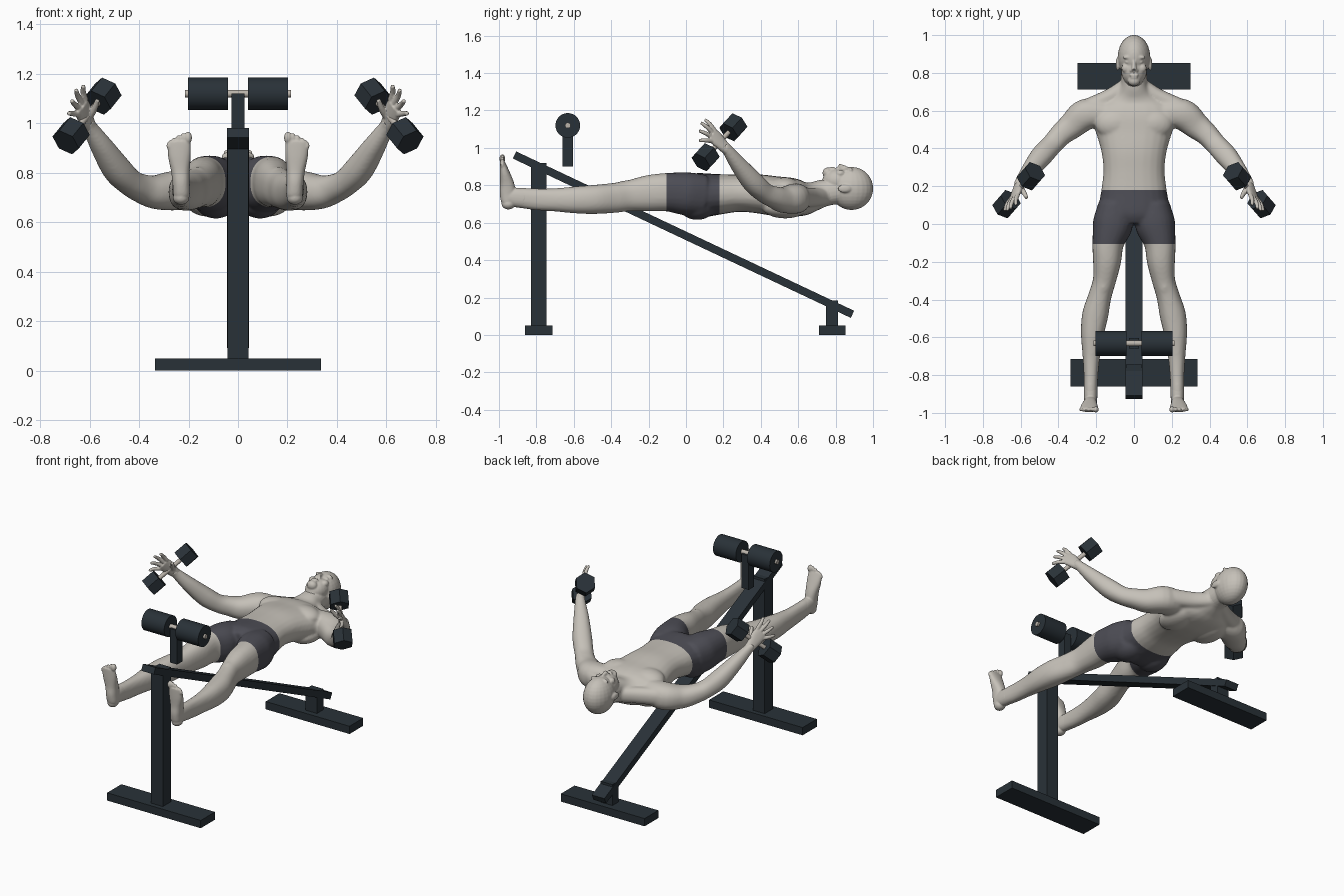
import bpy, bmesh, math
from mathutils import Vector, Matrix

cube = bpy.data.objects.get("Cube")
if cube:
    bpy.data.objects.remove(cube, do_unlink=True)


def material(name, rgb, metallic=0.0):
    m = bpy.data.materials.new(name)
    m.use_nodes = True
    m.diffuse_color = (*rgb, 1)
    m.node_tree.nodes["Principled BSDF"].inputs["Base Color"].default_value = (*rgb, 1)
    return m


SKIN = material("skin", (0.56, 0.53, 0.48))
SHORTS = material("shorts_grey", (0.075, 0.075, 0.092))
FRAME = material("dark_frame", (0.022, 0.031, 0.039))
STEEL = material("pale_steel", (0.50, 0.46, 0.41))


def finish(name, bm, mat, smooth=False):
    bmesh.ops.recalc_face_normals(bm, faces=bm.faces[:])
    me = bpy.data.meshes.new(name)
    bm.to_mesh(me)
    bm.free()
    ob = bpy.data.objects.new(name, me)
    bpy.context.scene.collection.objects.link(ob)
    me.materials.append(mat)
    if smooth:
        bpy.ops.object.select_all(action="DESELECT")
        ob.select_set(True)
        bpy.context.view_layer.objects.active = ob
        bpy.ops.object.shade_smooth_by_angle(angle=math.radians(40))
    return ob


def box(name, centre, size, mat=FRAME, tilt=0.0):
    bm = bmesh.new()
    m = Matrix.Translation(centre) @ Matrix.Rotation(tilt, 4, "X") @ Matrix.Diagonal((*size, 1))
    bmesh.ops.create_cube(bm, size=1, matrix=m)
    return finish(name, bm, mat)


def rod(name, a, b, r, mat, sides=32):
    a, b = Vector(a), Vector(b)
    bm = bmesh.new()
    m = Matrix.Translation((a + b) / 2) @ (b - a).to_track_quat("Z", "Y").to_matrix().to_4x4()
    bmesh.ops.create_cone(bm, cap_ends=True, segments=sides, radius1=r, radius2=r,
                          depth=(b - a).length, matrix=m)
    return finish(name, bm, mat, sides > 8)


def ball(bm, centre, radii, s=1):
    m = Matrix.Translation((centre[0] * s, *centre[1:])) @ Matrix.Diagonal((*radii, 1))
    bmesh.ops.create_uvsphere(bm, u_segments=24, v_segments=16, radius=1, matrix=m)


def tube(bm, pts, s=1, up=(0, 0, 1), steps=5, sides=24):
    """Smooth loft through points of (x, y, z, half width, half height)."""
    P = [Vector(p) for p in pts]
    P = [P[0]] + P + [P[-1]]
    path = []
    for i in range(1, len(P) - 2):
        p0, p1, p2, p3 = P[i - 1:i + 3]
        for k in range(steps):
            t = k / steps
            path.append(p1 + (p2 - p0) * (t / 2) + (p0 * 2 - p1 * 5 + p2 * 4 - p3) * (t * t / 2)
                        + (p1 * 3 - p0 - p2 * 3 + p3) * (t ** 3 / 2))
    path.append(P[-1])
    co = [Vector(p[:3]) for p in path]
    rings = []
    for i, p in enumerate(path):
        t = (co[min(i + 1, len(co) - 1)] - co[max(i - 1, 0)]).normalized()
        side = t.cross(Vector(up)).normalized()
        top = side.cross(t)
        ring = []
        for k in range(sides):
            a = math.tau * k / sides
            u, v = (math.copysign(abs(f) ** 0.88, f) for f in (math.cos(a), math.sin(a)))
            q = co[i] + side * (u * p[3]) + top * (v * p[4])
            ring.append(bm.verts.new((q.x * s, q.y, q.z)))
        rings.append(ring)
    for r, n in zip(rings, rings[1:]):
        for k in range(sides):
            j = (k + 1) % sides
            bm.faces.new((r[k], r[j], n[j], n[k]))
    bm.faces.new(rings[0])
    bm.faces.new(rings[-1])


def blend(name, bm, voxel, rounds):
    """Fuse overlapping volumes into one smooth skin."""
    ob = finish(name, bm, SKIN)
    rm = ob.modifiers.new("fuse", "REMESH")
    rm.mode, rm.voxel_size = "VOXEL", voxel
    sm = ob.modifiers.new("soften", "SMOOTH")
    sm.factor, sm.iterations = 0.5, rounds
    dg = bpy.context.evaluated_depsgraph_get()
    me = bpy.data.meshes.new_from_object(ob.evaluated_get(dg))
    ob.modifiers.clear()
    ob.data = me
    if not me.materials:
        me.materials.append(SKIN)
    me.polygons.foreach_set("use_smooth", [True] * len(me.polygons))
    return ob


# Bench frame
box("front_base", (0, -0.787, 0.025), (0.67, 0.145, 0.05))
box("rear_base", (0, 0.782, 0.025), (0.60, 0.14, 0.05))
box("front_post", (0, -0.787, 0.485), (0.084, 0.084, 0.87))
box("rear_post", (0, 0.78, 0.115), (0.084, 0.064, 0.14))
high, low = Vector((0, -0.917, 0.962)), Vector((0, 0.89, 0.11))
d = low - high
box("sloping_beam", (high + low) / 2, (0.09, d.length, 0.042), tilt=math.atan2(d.z, d.y))

# Leg rollers
box("roller_post", (0, -0.632, 1.01), (0.052, 0.055, 0.22))
rod("roller_axle", (-0.215, -0.632, 1.12), (0.215, -0.632, 1.12), 0.015, STEEL)
for side, s in (("left", 1), ("right", -1)):
    rod(side + "_roller", (0.04 * s, -0.632, 1.12), (0.203 * s, -0.632, 1.12), 0.066, FRAME)

# Dumbbells
for side, s in (("left", 1), ("right", -1)):
    a, b = Vector((0.546 * s, 0.253, 1.11)), Vector((0.675 * s, 0.105, 0.95))
    n = (b - a).normalized() * 0.043
    rod(side + "_dumbbell_handle", a, b, 0.013, STEEL)
    rod(side + "_dumbbell_upper_head", a - n, a + n, 0.062, FRAME, 6)
    rod(side + "_dumbbell_lower_head", b - n, b + n, 0.062, FRAME, 6)

# Torso, arms and legs
bm = bmesh.new()
tube(bm, [(0, 0, .745, .11, .1), (0, .06, .745, .185, .12), (0, .18, .752, .173, .108),
          (0, .28, .758, .162, .1), (0, .38, .755, .172, .104), (0, .48, .742, .2, .106),
          (0, .56, .735, .225, .105), (0, .63, .73, .2, .092), (0, .68, .74, .12, .078),
          (0, .73, .757, .074, .073), (0, .78, .765, .07, .07)])
for s in (1, -1):
    tube(bm, [(.1, .1, .745, .09, .11), (.112, 0, .755, .106, .115), (.137, -.1, .763, .084, .103),
              (.143, -.2, .757, .074, .097), (.157, -.3, .745, .061, .083),
              (.18, -.38, .733, .061, .08), (.205, -.48, .725, .069, .078),
              (.22, -.58, .722, .061, .073), (.226, -.7, .722, .046, .062),
              (.228, -.8, .725, .038, .058), (.23, -.88, .732, .036, .054),
              (.23, -.94, .735, .034, .05)], s)
    tube(bm, [(.15, .585, .735, .065, .075), (.255, .58, .728, .083, .08), (.33, .52, .722, .071, .069),
              (.385, .475, .735, .061, .059), (.435, .42, .76, .056, .053),
              (.49, .36, .815, .058, .056), (.55, .285, .905, .046, .044),
              (.6, .225, .985, .03, .03), (.612, .2, 1.01, .028, .024)], s)
    tube(bm, [(.03, .74, .74, .04, .045), (.12, .675, .735, .045, .05), (.23, .62, .735, .05, .055)], s)
    ball(bm, (.1, .53, .79), (.105, .08, .052), s)      # chest
    ball(bm, (.12, .53, .68), (.09, .12, .057), s)      # shoulder blade
    ball(bm, (.09, .06, .69), (.088, .1, .075), s)      # seat
    ball(bm, (.162, -.33, .795), (.032, .045, .03), s)  # kneecap
body = blend("body", bm, 0.008, 8)

# Shorts cut cleanly out of the body surface
WAIST, HEM = 0.18, -0.105
bm = bmesh.new()
bm.from_mesh(body.data)
for y in (WAIST, HEM):
    bmesh.ops.bisect_plane(bm, geom=bm.verts[:] + bm.edges[:] + bm.faces[:],
                           plane_co=(0, y, 0), plane_no=(0, 1, 0))
for f in bm.faces:
    c = f.calc_center_median()
    f.material_index = int(HEM < c.y < WAIST and abs(c.x) < 0.35)
bm.to_mesh(body.data)
bm.free()
body.data.materials.append(SHORTS)

# Head
bm = bmesh.new()
tube(bm, [(0, .69, .745, .07, .07), (0, .75, .76, .07, .07), (0, .84, .775, .066, .07)])
ball(bm, (0, .885, .783), (.086, .116, .115))   # skull
ball(bm, (0, .815, .823), (.068, .086, .068))   # jaw
ball(bm, (0, .757, .866), (.033, .027, .029))   # chin
tube(bm, [(0, .872, .882, .01, .012), (0, .84, .895, .011, .014), (0, .815, .902, .015, .014)])
ball(bm, (0, .788, .891), (.024, .007, .009))   # upper lip
ball(bm, (0, .776, .889), (.021, .007, .009))   # lower lip
for s in (1, -1):
    ball(bm, (.033, .882, .882), (.028, .009, .012), s)   # brow
    ball(bm, (.033, .857, .877), (.015, .008, .01), s)    # eyelid
    ball(bm, (.043, .825, .863), (.023, .025, .02), s)    # cheekbone
    ball(bm, (.013, .812, .892), (.009, .009, .009), s)   # nostril
    ball(bm, (.086, .847, .782), (.011, .036, .022), s)   # ear
blend("head", bm, 0.005, 3)

# Hands and feet
TIPS = [(.625, .10, 1.152), (.655, .08, 1.135), (.672, .07, 1.092), (.685, .07, 1.04)]
KNUCKLE, ACROSS, PALM_UP = Vector((.632, .145, 1.065)), Vector((.465, -.233, -.853)), (.8, .6, .27)
for side, s in (("left", 1), ("right", -1)):
    bm = bmesh.new()
    tube(bm, [(.585, .243, .96, .03, .03), (.6, .225, .985, .029, .026), (.613, .195, 1.015, .035, .021),
              (.626, .16, 1.052, .043, .017), (.635, .138, 1.072, .04, .014)], s, PALM_UP)
    for i, tip in enumerate(TIPS):
        k = KNUCKLE + ACROSS * (0.022 * i - 0.033)
        mid = k.lerp(Vector(tip), 0.55) + Vector(PALM_UP) * 0.006
        tube(bm, [(*k, .012, .012), (*mid, .011, .011), (*tip, .008, .008)], s, PALM_UP, sides=12)
    tube(bm, [(.606, .2, 1.02, .016, .016), (.582, .165, 1.058, .013, .013),
              (.568, .138, 1.095, .009, .009)], s, PALM_UP, sides=12)
    blend(side + "_hand", bm, 0.004, 2)

    bm = bmesh.new()
    tube(bm, [(.23, -.86, .73, .036, .052), (.23, -.91, .735, .036, .052), (.23, -.95, .74, .034, .046)], s)
    tube(bm, [(.228, -.953, .685, .022, .022), (.228, -.95, .71, .033, .038), (.23, -.953, .76, .035, .043),
              (.233, -.957, .81, .038, .037), (.237, -.97, .87, .046, .026),
              (.238, -.98, .915, .046, .016), (.238, -.983, .93, .042, .012)], s, (0, 1, 0))
    ball(bm, (.23, -.95, .7), (.033, .036, .029), s)     # heel
    for i in range(5):
        r = 0.016 if i == 0 else 0.0115 - 0.0006 * i
        ball(bm, (.202 + .0195 * i, -.982, .942 - .002 * i * i), (r, r, .024 - .002 * i), s)
    blend(side + "_foot", bm, 0.0045, 2)
